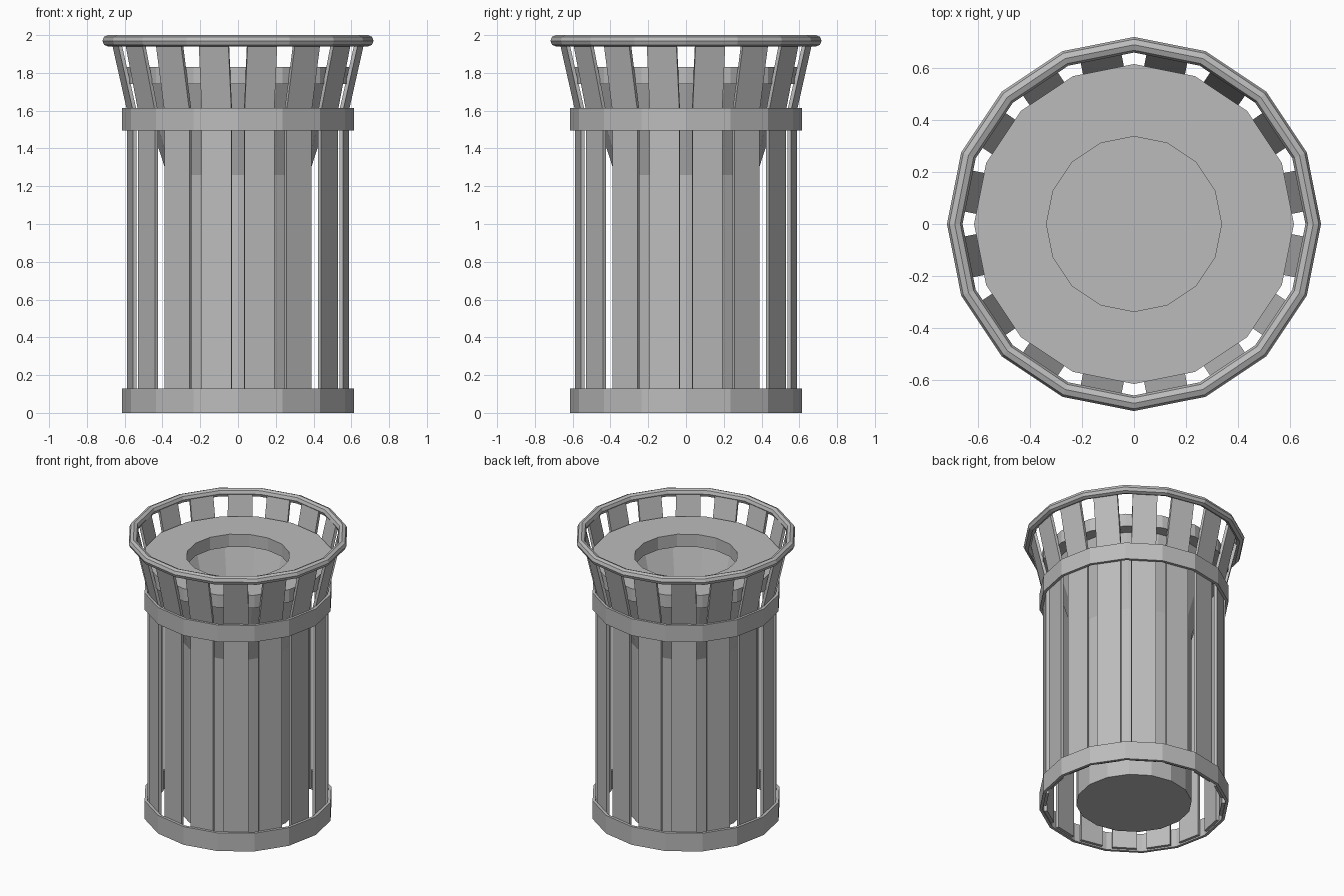
import bpy, bmesh, math
from mathutils import Matrix, Vector

SIDES = 16
STEP = 2 * math.pi / SIDES

if "Cube" in bpy.data.objects:
    bpy.data.objects.remove(bpy.data.objects["Cube"], do_unlink=True)

grey = bpy.data.materials.new("painted_grey_metal")
grey.use_nodes = True
colour = (0.5, 0.5, 0.5, 1)
grey.diffuse_color = colour
grey.node_tree.nodes["Principled BSDF"].inputs["Base Color"].default_value = colour


def finish(name, bm):
    bmesh.ops.recalc_face_normals(bm, faces=bm.faces)
    mesh = bpy.data.meshes.new(name)
    bm.to_mesh(mesh)
    bm.free()
    mesh.materials.append(grey)
    obj = bpy.data.objects.new(name, mesh)
    bpy.context.collection.objects.link(obj)
    return obj


def lathe(name, profile):
    """Turn a closed (radius, height) profile; points at radius 0 share a vertex."""
    bm = bmesh.new()
    rings = []
    for r, z in profile:
        if r == 0:
            rings.append([bm.verts.new((0, 0, z))] * SIDES)
        else:
            rings.append([bm.verts.new((r * math.cos(i * STEP), r * math.sin(i * STEP), z))
                          for i in range(SIDES)])
    for a, b in zip(rings, rings[1:] + rings[:1]):
        for i in range(SIDES):
            j = (i + 1) % SIDES
            corners = list(dict.fromkeys((a[i], a[j], b[j], b[i])))
            if len(corners) > 2:
                bm.faces.new(corners)
    return finish(name, bm)


def band(name, outer, inner, low, high):
    return lathe(name, [(outer, low), (outer, high), (inner, high), (inner, low)])


# Hoops around the slats, and the flat lid with its opening
band("bottom_band", 0.614, 0.594, 0, 0.13)
band("upper_band", 0.614, 0.594, 1.495, 1.615)
band("lid", 0.614, 0.336, 1.74, 1.83)

# Rounded top rim
tube = [(0.688 + 0.03 * math.cos(a), 1.97 + 0.03 * math.sin(a))
        for a in (k * math.pi / 4 for k in range(8))]
lathe("top_rim", tube)

# Inner container: straight can with a flared mouth
lathe("inner_container", [(0, 0.02), (0.375, 0.02), (0.375, 1.26), (0.53, 1.74),
                          (0.52, 1.74), (0.365, 1.26), (0.365, 0.04), (0, 0.04)])

# Slats: upright, then leaning outward to the rim
bm = bmesh.new()
outer = [(0.583, 0.01), (0.583, 1.6), (0.668, 1.97)]
inner = [(r - 0.02, z) for r, z in reversed(outer)]
outline = outer + inner
for k in range(SIDES):
    turn = Matrix.Rotation((k + 0.5) * STEP, 3, "Z")
    left, right = ([bm.verts.new(turn @ Vector((r, y, z))) for r, z in outline]
                   for y in (-0.08, 0.08))
    count = len(outline)
    for i in range(count):
        j = (i + 1) % count
        bm.faces.new((left[i], left[j], right[j], right[i]))
    for side in (left, right):
        bm.faces.new((side[0], side[1], side[4], side[5]))
        bm.faces.new((side[1], side[2], side[3], side[4]))
finish("slats", bm)
